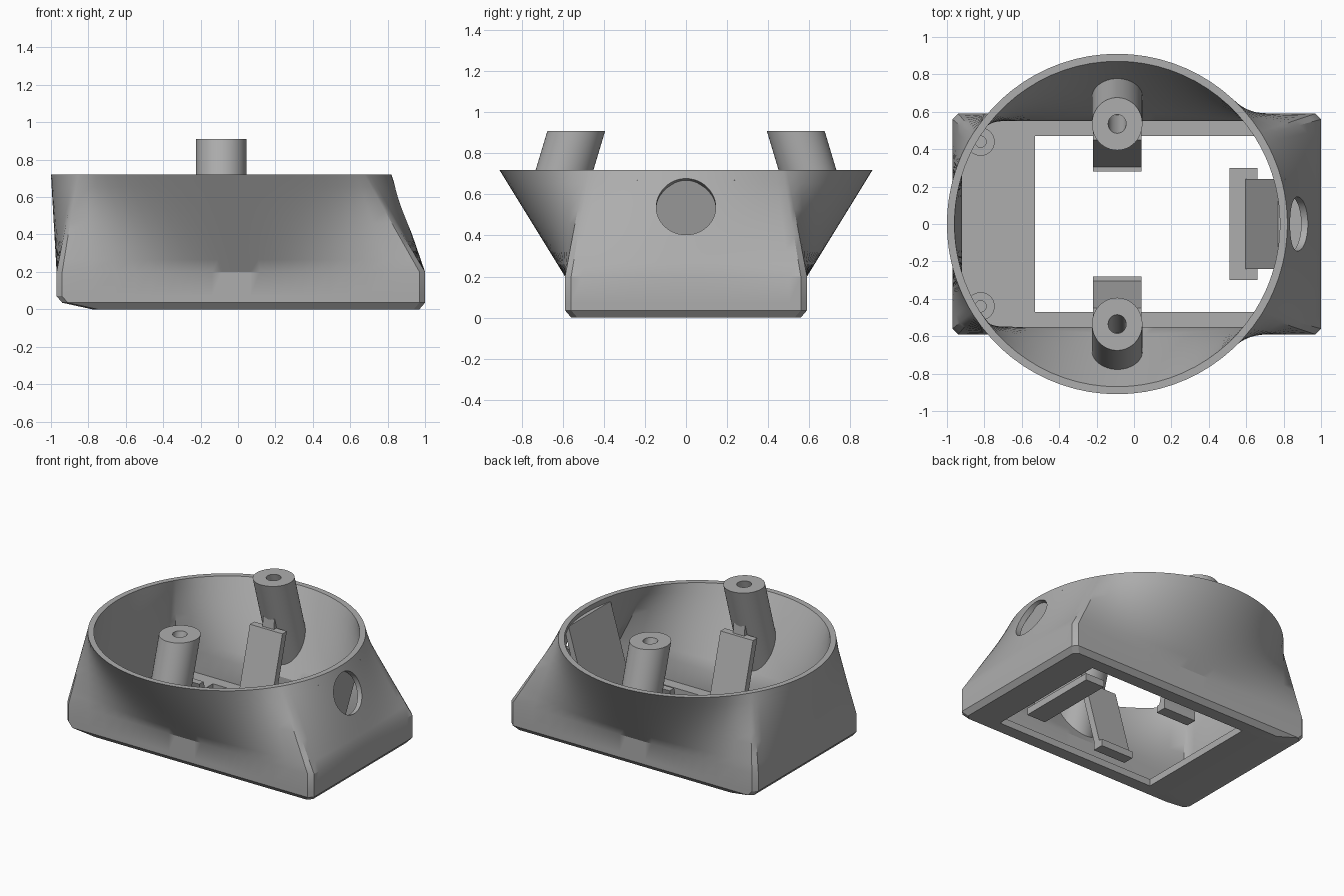
import bpy, bmesh, math
from mathutils import Vector, Matrix

if "Cube" in bpy.data.objects:
    bpy.data.objects.remove(bpy.data.objects["Cube"])

grey = bpy.data.materials.new("plain grey")
grey.use_nodes = True
COLOUR = (0.42, 0.42, 0.42, 1)
grey.diffuse_color = COLOUR
grey.node_tree.nodes["Principled BSDF"].inputs["Base Color"].default_value = COLOUR


def finish(name, bm, cutters=()):
    """Turn a bmesh into an object, drill it, and smooth it with sharp edges."""
    bmesh.ops.recalc_face_normals(bm, faces=bm.faces)
    mesh = bpy.data.meshes.new(name)
    bm.to_mesh(mesh)
    bm.free()
    obj = bpy.data.objects.new(name, mesh)
    bpy.context.collection.objects.link(obj)
    for cutter in cutters:
        mod = obj.modifiers.new("drill", "BOOLEAN")
        mod.operation, mod.solver, mod.object = "DIFFERENCE", "EXACT", cutter
    if cutters:
        graph = bpy.context.evaluated_depsgraph_get()
        obj.data = bpy.data.meshes.new_from_object(obj.evaluated_get(graph))
        obj.modifiers.clear()
        for cutter in cutters:
            bpy.data.objects.remove(cutter)
    obj.data.materials.clear()
    obj.data.materials.append(grey)
    obj.data.shade_smooth()
    obj.data.set_sharp_from_angle(angle=math.radians(30))
    return obj


def rod(start, end, radius, bm=None):
    """Cylinder between two points."""
    bm = bm or bmesh.new()
    start, end = Vector(start), Vector(end)
    axis = end - start
    turn = axis.to_track_quat("Z", "Y").to_matrix().to_4x4()
    bmesh.ops.create_cone(bm, cap_ends=True, segments=48, radius1=radius, radius2=radius,
                          depth=axis.length,
                          matrix=Matrix.Translation((start + end) / 2) @ turn)
    return bm


def extrude_profile(profile, half_width, place):
    """Extrude an (out, z) profile sideways; place maps (side, out, z) to a point."""
    bm = bmesh.new()
    ends = [[bm.verts.new(place(s, o, z)) for o, z in profile]
            for s in (-half_width, half_width)]
    bm.faces.new(ends[0])
    bm.faces.new(ends[1])
    for i in range(len(profile)):
        j = (i + 1) % len(profile)
        bm.faces.new((ends[0][i], ends[0][j], ends[1][j], ends[1][i]))
    return bm


# Shell: rectangular base lofted to a round rim, with an inner wall and floor
CX, RIM_Z, BASE_Z, SEG = -0.09, 0.72, 0.2, 24
CORNER = math.radians(32)


def rectangle(x0, x1, y, z, cut=0.03):
    """Rectangle with cut corners, walked anticlockwise from its front right."""
    points = []
    for i in range(SEG + 1):
        t = 2 * i / SEG - 1
        points.append((x1, (y - cut) * math.tan(t * CORNER) / math.tan(CORNER), z))
    mid, half = (x0 + x1) / 2, (x1 - x0) / 2 - cut
    wide = math.pi / 2 - CORNER
    for i in range(SEG + 1):
        t = 2 * i / SEG - 1
        points.append((mid - half * math.tan(t * wide) / math.tan(wide), y, z))
    half_turn = [(x0 + x1 - px, -py, z) for px, py, z in points]
    return points + half_turn


def circle(radius):
    spans = [(-CORNER, CORNER), (CORNER, math.pi - CORNER)]
    spans += [(a + math.pi, b + math.pi) for a, b in spans]
    gap, points = 0.012, []
    for a, b in spans:
        for i in range(SEG + 1):
            angle = a + gap + (b - a - 2 * gap) * i / SEG
            points.append((CX + radius * math.cos(angle), radius * math.sin(angle), RIM_Z))
    return points


def loft(low, high, steps=8):
    return [[Vector(a).lerp(Vector(b), k / steps) for a, b in zip(low, high)]
            for k in range(steps + 1)]


outer = loft(rectangle(-0.97, 1.0, 0.59, BASE_Z), circle(0.91))
inner = loft(rectangle(-0.92, 0.96, 0.55, BASE_Z), circle(0.87))
rings = [rectangle(-0.78, 0.97, 0.56, 0), rectangle(-0.94, 1.0, 0.59, 0.035),
         rectangle(-0.97, 1.0, 0.59, 0.07)]
rings += outer + inner[::-1]
rings += [rectangle(-0.92, 0.96, 0.55, 0.05),
          rectangle(-0.53, 0.75, 0.47, 0.05, 0.001), rectangle(-0.53, 0.75, 0.47, 0, 0.001)]
shell = bmesh.new()
loops = [[shell.verts.new(p) for p in ring] for ring in rings]
count = len(loops[0])
for k, ring in enumerate(loops):
    following = loops[(k + 1) % len(loops)]
    for i in range(count):
        j = (i + 1) % count
        shell.faces.new((ring[i], ring[j], following[j], following[i]))

# Cable hole drilled square to the sloping end wall
normal = Vector((0.94, 0, 0.33))
centre = Vector((0.88, 0, 0.54))
cable_cutter = finish("cable_cutter", rod(centre - normal * 0.12, centre + normal * 0.2, 0.145))
cable_cutter.hide_render = True
finish("shell", shell, [cable_cutter])

# Two leaning posts, each with a clip plate, foot and rib
for side, label in ((-1, "front"), (1, "back")):
    def across(s, out, z, side=side):
        return (CX + s, side * out, z)

    def post_point(z):
        return Vector((CX, side * (0.535 + 0.3 * (0.91 - z)), z))

    post = rod(post_point(1.1), post_point(0), 0.135)
    everything = lambda: post.verts[:] + post.edges[:] + post.faces[:]
    # level top, and lower end trimmed along the sloping wall
    for point, direction in (((0, 0, 0.91), (0, 0, 1)),
                             ((0, side * 0.57, BASE_Z), (0, side * 0.52, -0.32))):
        bmesh.ops.bisect_plane(post, geom=everything(), plane_co=point,
                               plane_no=direction, clear_outer=True)
        bmesh.ops.holes_fill(post, edges=[e for e in post.edges if e.is_boundary])
    screw_cutter = finish("screw_cutter", rod(post_point(1.0), post_point(0.6), 0.048))
    screw_cutter.hide_render = True
    finish(label + "_post", post, [screw_cutter])

    finish(label + "_clip_plate", extrude_profile(
        [(0.30, 0.04), (0.35, 0.04), (0.50, 0.57), (0.45, 0.57)], 0.13, across))
    finish(label + "_clip_foot", extrude_profile(
        [(0.28, 0.01), (0.36, 0.01), (0.36, 0.06), (0.28, 0.06)], 0.13, across))
    finish(label + "_clip_rib", extrude_profile(
        [(0.46, 0.45), (0.56, 0.45), (0.56, 0.64), (0.48, 0.64)], 0.045, across))


# End clip behind the cable hole
def along(s, out, z):
    return (out, s, z)


finish("end_clip_plate", extrude_profile(
    [(0.59, 0.05), (0.64, 0.05), (0.81, 0.67), (0.77, 0.67)], 0.24, along))
finish("end_clip_foot", extrude_profile(
    [(0.51, 0.02), (0.66, 0.02), (0.66, 0.07), (0.51, 0.07)], 0.3, along))

# Screw bosses on the floor
for y, label in ((-0.44, "front"), (0.44, "back")):
    boss_cutter = finish("boss_cutter", rod((-0.82, y, 0.055), (-0.82, y, 0.2), 0.03))
    boss_cutter.hide_render = True
    finish(label + "_floor_boss", rod((-0.82, y, 0.04), (-0.82, y, 0.1), 0.075), [boss_cutter])
